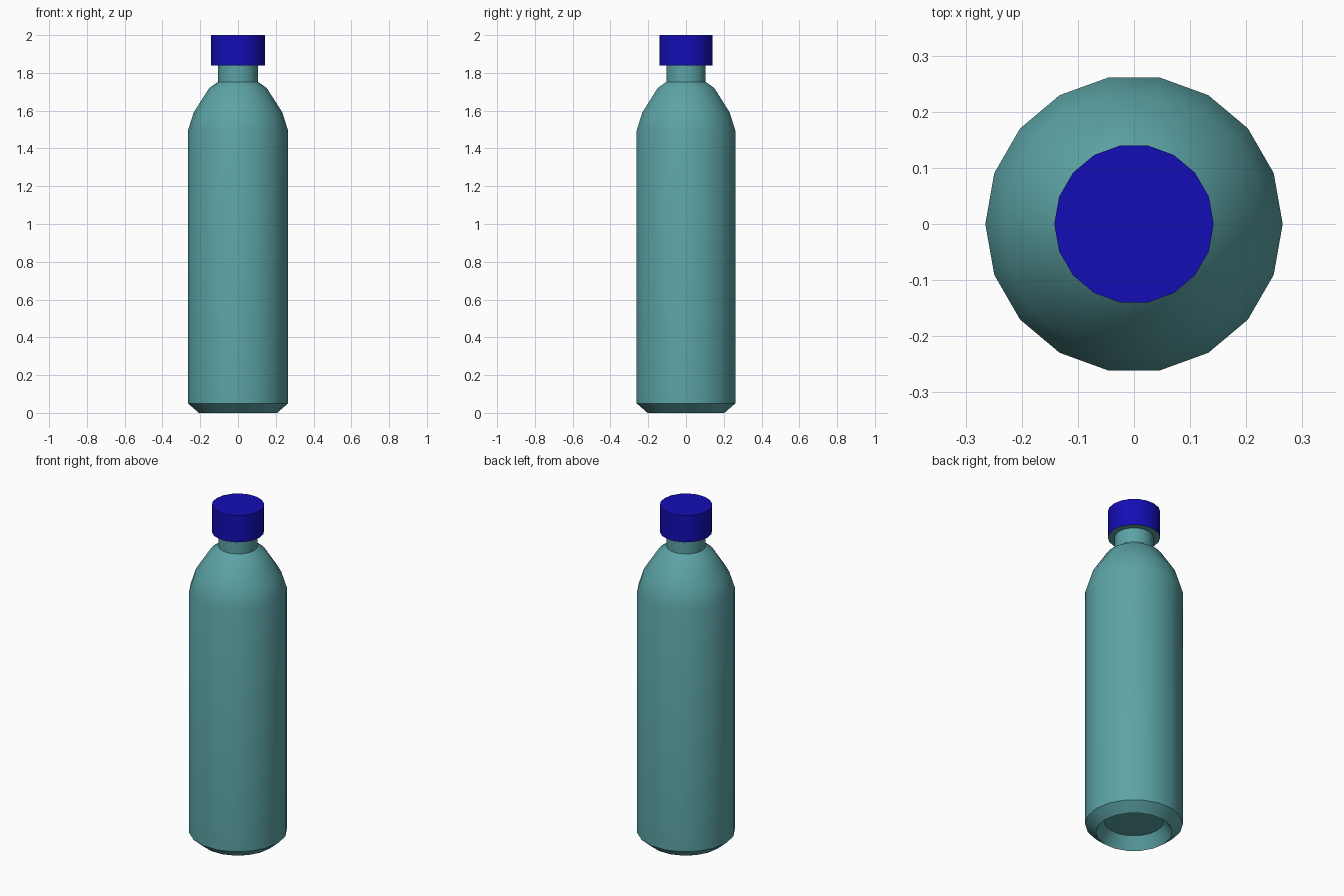
import bpy, bmesh
from math import cos, sin, tau

if "Cube" in bpy.data.objects:
    bpy.data.objects.remove(bpy.data.objects["Cube"])

SIDES = 18


def material(name, color):
    m = bpy.data.materials.new(name)
    m.diffuse_color = (*color, 1)
    m.use_nodes = True
    m.node_tree.nodes["Principled BSDF"].inputs["Base Color"].default_value = m.diffuse_color
    return m


def lathe(name, profile, mat, cap_start=False, cap_end=False):
    """Revolve (radius, z) points, listed bottom to top on the outside."""
    bm = bmesh.new()
    rings = [[bm.verts.new((r * cos(tau * i / SIDES), r * sin(tau * i / SIDES), z))
              for i in range(SIDES)] for r, z in profile]
    for low, high in zip(rings, rings[1:]):
        for i in range(SIDES):
            j = (i + 1) % SIDES
            bm.faces.new((low[i], low[j], high[j], high[i]))
    if cap_start:
        bm.faces.new(rings[0][::-1])
    if cap_end:
        bm.faces.new(rings[-1])
    mesh = bpy.data.meshes.new(name)
    bm.to_mesh(mesh)
    bm.free()
    mesh.materials.append(mat)
    obj = bpy.data.objects.new(name, mesh)
    bpy.context.collection.objects.link(obj)
    bpy.ops.object.select_all(action='DESELECT')
    obj.select_set(True)
    bpy.context.view_layer.objects.active = obj
    bpy.ops.object.shade_smooth_by_angle(angle=0.55)
    return obj


teal = material("teal", (0.107, 0.367, 0.38))
blue = material("blue", (0.007, 0.004, 0.46))

# Body: recessed base, straight wall, rounded shoulder, neck and flange under the cap
lathe("bottle_body", [
    (0.163, 0.07), (0.207, 0.0), (0.265, 0.05), (0.265, 1.495),
    (0.235, 1.59), (0.152, 1.72), (0.105, 1.753),
    (0.105, 1.84), (0.142, 1.84)], teal, cap_start=True)

# Screw cap
lathe("cap", [(0.142, 1.84), (0.142, 2.0)], blue, cap_end=True)
